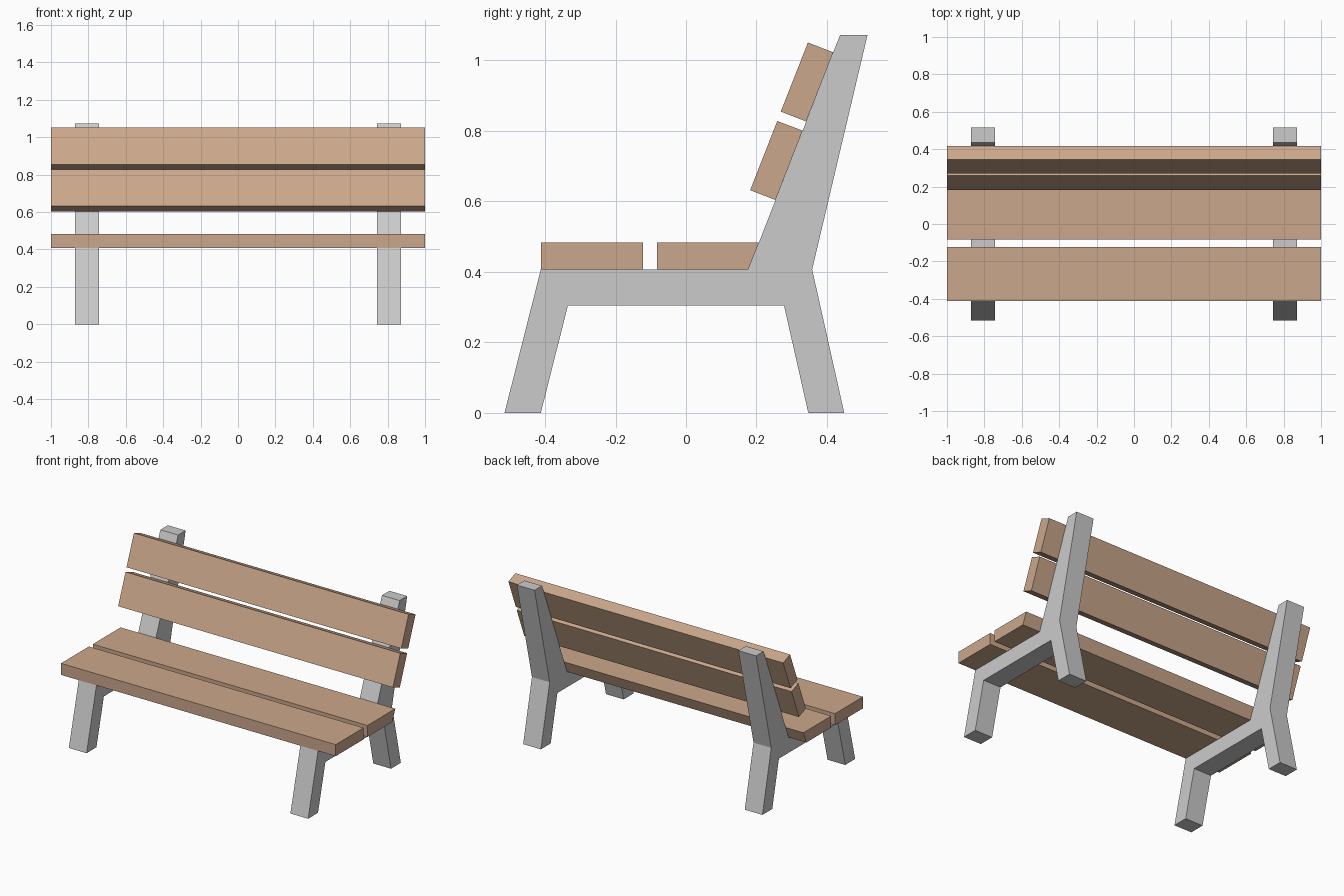
import bpy
import bmesh

if "Cube" in bpy.data.objects:
    bpy.data.objects.remove(bpy.data.objects["Cube"])

wood = bpy.data.materials.new("wood")
wood.diffuse_color = (0.60, 0.39, 0.26, 1)
wood.use_nodes = True
wood.node_tree.nodes["Principled BSDF"].inputs["Base Color"].default_value = wood.diffuse_color


def extrude_profile(name, profile, x0, x1, material=None):
    """Extrude a (y, z) outline along x from x0 to x1."""
    bm = bmesh.new()
    face = bm.faces.new([bm.verts.new((x0, y, z)) for y, z in profile])
    result = bmesh.ops.extrude_face_region(bm, geom=[face])
    verts = [v for v in result["geom"] if isinstance(v, bmesh.types.BMVert)]
    bmesh.ops.translate(bm, verts=verts, vec=(x1 - x0, 0, 0))
    bmesh.ops.recalc_face_normals(bm, faces=bm.faces)
    mesh = bpy.data.meshes.new(name)
    bm.to_mesh(mesh)
    bm.free()
    obj = bpy.data.objects.new(name, mesh)
    bpy.context.collection.objects.link(obj)
    if material:
        mesh.materials.append(material)
    return obj


# Side frames: front leg, seat rail, rear leg and back post in one outline
frame = [(-0.515, 0), (-0.412, 0), (-0.335, 0.305), (0.278, 0.305),
         (0.347, 0), (0.449, 0), (0.358, 0.407), (0.515, 1.072),
         (0.437, 1.072), (0.177, 0.407), (-0.412, 0.407)]
extrude_profile("left_frame", frame, -0.871, -0.742)
extrude_profile("right_frame", frame, 0.742, 0.871)

# Planks: the rear seat plank is bevelled to meet the leaning posts
planks = {
    "front_seat_plank": [(-0.412, 0.407), (-0.122, 0.407),
                         (-0.122, 0.483), (-0.412, 0.483)],
    "rear_seat_plank": [(-0.082, 0.407), (0.177, 0.407),
                        (0.207, 0.483), (-0.082, 0.483)],
    "lower_back_plank": [(0.254, 0.604), (0.331, 0.801),
                         (0.259, 0.828), (0.182, 0.632)],
    "upper_back_plank": [(0.341, 0.827), (0.418, 1.023),
                         (0.346, 1.051), (0.269, 0.855)],
}
for name, profile in planks.items():
    extrude_profile(name, profile, -1, 1, wood)
